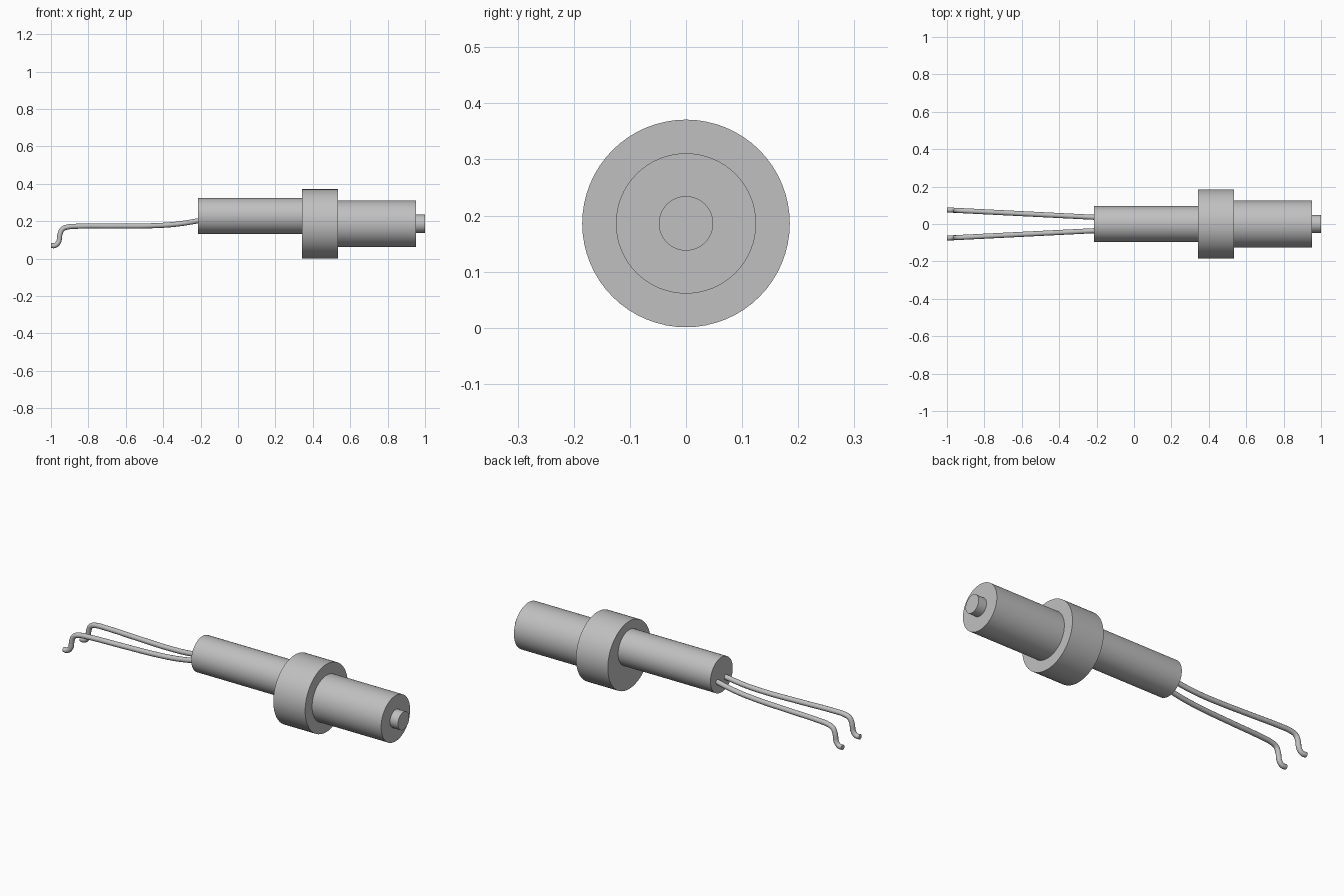
import bpy
from math import pi, radians

cube = bpy.data.objects.get("Cube")
if cube:
    bpy.data.objects.remove(cube, do_unlink=True)

grey = bpy.data.materials.new("plain grey")
grey.use_nodes = True
colour = (0.527, 0.527, 0.527, 1)
grey.diffuse_color = colour
grey.node_tree.nodes["Principled BSDF"].inputs["Base Color"].default_value = colour

AXIS_Z = 0.186


def finish(obj, name):
    obj.name = name
    obj.data.materials.clear()
    obj.data.materials.append(grey)
    bpy.ops.object.shade_smooth_by_angle(angle=radians(35))


def rod(name, x0, x1, radius, z=AXIS_Z):
    """Capped cylinder lying along x."""
    bpy.ops.mesh.primitive_cylinder_add(
        vertices=64, radius=radius, depth=x1 - x0,
        location=((x0 + x1) / 2, 0, z), rotation=(0, pi / 2, 0))
    finish(bpy.context.object, name)


# Turned body: the rear barrel sits a little above the main axis
rod("rear_barrel", -0.215, 0.345, 0.096, 0.228)
rod("collar", 0.343, 0.535, 0.185)
rod("front_barrel", 0.534, 0.952, 0.125)
rod("tip_pin", 0.95, 1.0, 0.0485)

# Pair of bent wires spreading apart towards the rear: (x, z) path
PATH = [(-1, 0.07), (-0.979, 0.07), (-0.96, 0.088), (-0.952, 0.13),
        (-0.938, 0.158), (-0.905, 0.17), (-0.86, 0.173), (-0.65, 0.174),
        (-0.45, 0.176), (-0.33, 0.184), (-0.215, 0.202), (-0.2, 0.205)]


def wire(name, side):
    curve = bpy.data.curves.new(name, "CURVE")
    curve.dimensions = "3D"
    curve.bevel_depth = 0.0135
    curve.bevel_resolution = 4
    curve.resolution_u = 6
    curve.use_fill_caps = True
    spline = curve.splines.new("BEZIER")
    spline.bezier_points.add(len(PATH) - 1)
    for point, (x, z) in zip(spline.bezier_points, PATH):
        spread = 0.036 - 0.05 * (x + 0.215)
        point.co = (x, side * spread, z)
        point.handle_left_type = point.handle_right_type = "AUTO"
    obj = bpy.data.objects.new(name, curve)
    bpy.context.collection.objects.link(obj)
    bpy.ops.object.select_all(action="DESELECT")
    obj.select_set(True)
    bpy.context.view_layer.objects.active = obj
    bpy.ops.object.convert(target="MESH")
    finish(bpy.context.object, name)


wire("left_wire", 1)
wire("right_wire", -1)
